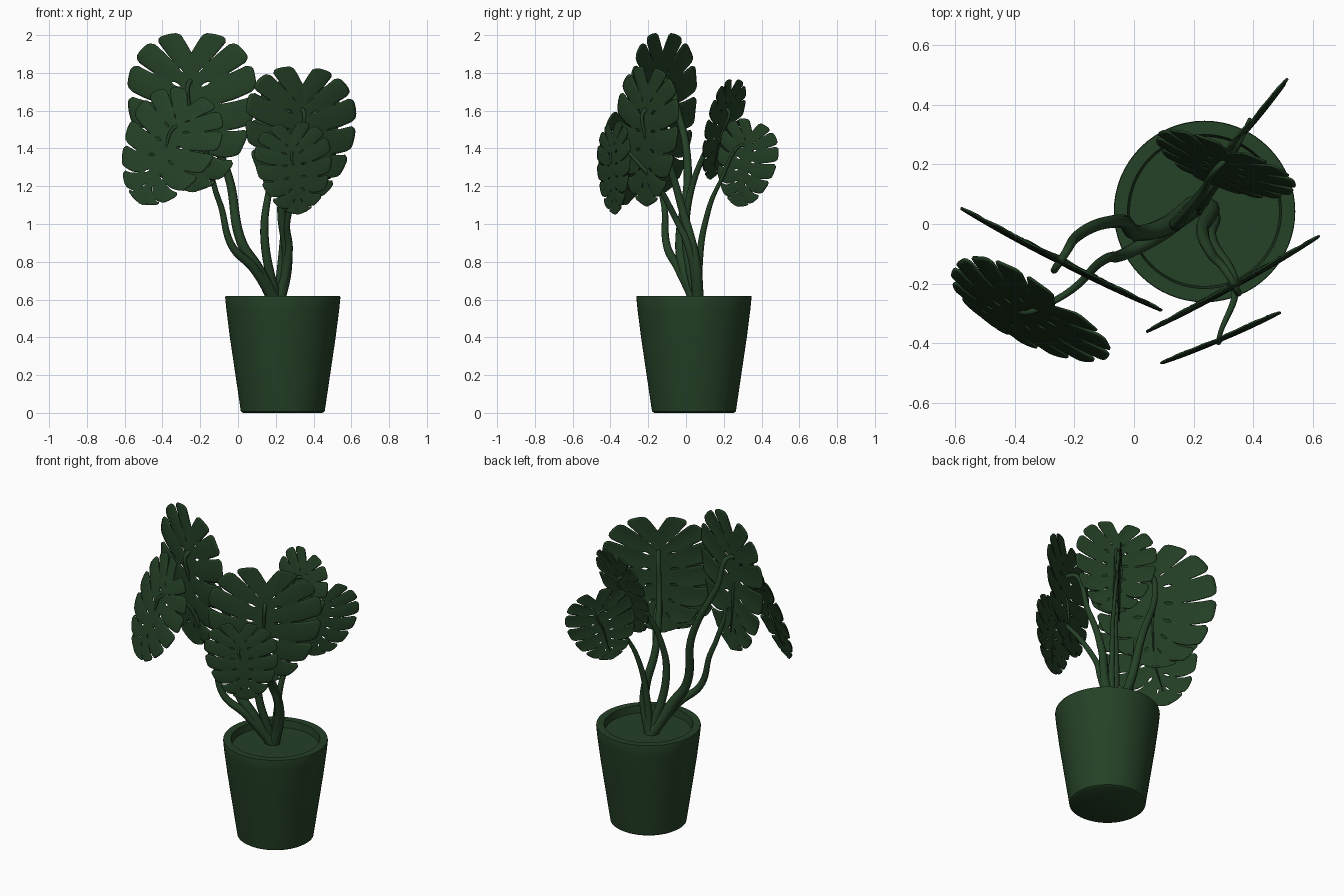
import bpy, bmesh, math
from mathutils import Vector

if "Cube" in bpy.data.objects:
    bpy.data.objects.remove(bpy.data.objects["Cube"])

green = bpy.data.materials.new("dark_green")
green.diffuse_color = (0.018, 0.052, 0.019, 1)
green.use_nodes = True
green.node_tree.nodes["Principled BSDF"].inputs["Base Color"].default_value = green.diffuse_color


def finish(ob, angle=40):
    ob.data.materials.clear()
    ob.data.materials.append(green)
    bpy.ops.object.select_all(action='DESELECT')
    ob.select_set(True)
    bpy.context.view_layer.objects.active = ob
    bpy.ops.object.shade_smooth_by_angle(angle=math.radians(angle))


def add_mesh(name, bm):
    me = bpy.data.meshes.new(name)
    bm.to_mesh(me)
    bm.free()
    ob = bpy.data.objects.new(name, me)
    bpy.context.collection.objects.link(ob)
    return ob


def lathe(name, profile, cx=0.237, cy=0.042, n=64):
    bm = bmesh.new()
    vs = [bm.verts.new((cx + r, cy, z)) for r, z in profile]
    es = [bm.edges.new(p) for p in zip(vs, vs[1:])]
    bmesh.ops.spin(bm, geom=vs + es, cent=(cx, cy, 0), axis=(0, 0, 1),
                   angle=math.tau, steps=n, use_merge=True)
    bmesh.ops.remove_doubles(bm, verts=bm.verts, dist=1e-5)
    bmesh.ops.recalc_face_normals(bm, faces=bm.faces)
    finish(add_mesh(name, bm))


FINGERS, COLS, ROWS = 7, 10, 18


def edge_point(s):
    # heart-shaped half outline, notch (s=0) to tip (s=1), origin at the stalk
    a = math.pi * s
    x = 0.49 * max(0, math.sin(a)) ** 0.8 * (1 + 0.22 * math.cos(a))
    notch = 0.12 * math.exp(-(x / 0.06) ** 2) if s < 0.5 else 0
    return Vector((x, -0.2 + 0.52 * math.cos(a) - notch))


def slit(v, k):
    # half gap at boundary k: a small hole near the midrib, then an open slit
    if k in (0, FINGERS):
        return 0
    start = 0.5 if k % 2 else 0.62
    if v < start:
        return 0.07 if 0.2 < v < 0.32 else 0
    return 0.015 + 0.12 * (v - start)


def leaf_point(k, c, v):
    gap = slit(v, k if c < 0 else k + 1)
    s = (k + 0.5 + c * (0.5 - gap)) / FINGERS
    base = Vector((0, -0.62 * max(0, (s - 0.2) / 0.8)))
    open_edge = 0 if (k == FINGERS - 1 and c > 0) else 1
    reach = v - 0.24 * open_edge * c ** 6 * max(0, v - 0.65)      # rounded finger ends
    p = base.lerp(edge_point(s), reach)
    p.y -= 0.07 * math.sin(math.pi * v) * (s - 0.15)              # drooping fingers
    bulge = 0.008 * (1 - c * c) * v - 0.1 * p.x ** 2 - 0.1 * p.y ** 2
    return p.x, p.y, bulge


def leaf(name, at, turn, tilt, roll, length):
    turn, tilt, roll = (math.radians(a) for a in (turn, tilt, roll))
    width = 0.95 * length
    w = Vector((math.cos(turn), math.sin(turn), 0))
    face = Vector((w.y, -w.x, 0))
    up = Vector((0, 0, math.cos(tilt))) - face * math.sin(tilt)
    w, up = w * math.cos(roll) - up * math.sin(roll), up * math.cos(roll) + w * math.sin(roll)
    n = w.cross(up)
    bm = bmesh.new()
    for side in (-1, 1):
        for k in range(FINGERS):
            grid = []
            for i in range(ROWS + 1):
                row = []
                for j in range(COLS + 1):
                    x, y, d = leaf_point(k, 2 * j / COLS - 1, i / ROWS)
                    row.append(bm.verts.new(at + w * side * x * width + up * y * length + n * d * width))
                grid.append(row)
            for a, b in zip(grid, grid[1:]):
                for j in range(COLS):
                    bm.faces.new((a[j], a[j + 1], b[j + 1], b[j]))
    bmesh.ops.remove_doubles(bm, verts=bm.verts, dist=1e-5)
    bmesh.ops.dissolve_degenerate(bm, edges=bm.edges, dist=1e-5)
    bmesh.ops.recalc_face_normals(bm, faces=bm.faces)
    ob = add_mesh(name, bm)
    m = ob.modifiers.new("thickness", 'SOLIDIFY')
    m.thickness, m.offset = 0.006, 0
    finish(ob)
    # the midrib continues the stalk down the back of the leaf
    return [at - up * f * length - n * (0.01 + 0.1 * f * f * width) for f in (0, 0.3, 0.6)]


def stalk(name, pts, r0, r1, rib):
    cu = bpy.data.curves.new(name, 'CURVE')
    cu.dimensions, cu.bevel_depth, cu.bevel_resolution = '3D', 1, 3
    cu.use_fill_caps, cu.resolution_u = True, 10
    sp = cu.splines.new('BEZIER')
    path = pts + rib
    sp.bezier_points.add(len(path) - 1)
    for i, (b, p) in enumerate(zip(sp.bezier_points, path)):
        b.co = p
        b.handle_left_type = b.handle_right_type = 'AUTO'
        b.radius = r0 + (r1 - r0) * min(1, i / len(pts))
        if i > len(pts):
            b.radius = r1 * (0.6 if i == len(pts) + 1 else 0.2)
    ob = bpy.data.objects.new(name, cu)
    bpy.context.collection.objects.link(ob)
    bpy.ops.object.select_all(action='DESELECT')
    ob.select_set(True)
    bpy.context.view_layer.objects.active = ob
    bpy.ops.object.convert(target='MESH')
    finish(bpy.context.object, 60)


# Pot and soil
lathe("pot", [(0, .006), (.21, 0), (.222, .008), (.28, .4), (.299, .55), (.305, .61),
              (.303, .62), (.259, .62), (.25, .55), (0, .55)])
lathe("soil", [(0, .575), (.252, .575), (.252, .56), (0, .56)])

# Leaves: stalk end, turn, tilt, roll, length, then the bends of the stalk
ROOT = Vector((.21, .065, .56))
PLANT = {
    "upper_left": ((-.25, -.13, 1.76), -27, 2, 0, .80,
                   [(.1, -.01, .77), (.02, -.03, .9), (-.05, .01, 1.25), (-.19, -.04, 1.58)]),
    "lower_left": ((-.32, -.29, 1.52), -31, 20, 20, .62,
                   [(.08, -.04, .77), (-.03, -.1, .88), (-.1, -.12, 1.12)]),
    "upper_right": ((.34, -.21, 1.61), 29, 2, 3, .70,
                    [(.26, .05, .8), (.23, -.02, 1.08), (.26, -.1, 1.35)]),
    "lower_right": ((.29, -.39, 1.39), 23, 3, -6, .46,
                    [(.27, .02, .86), (.26, -.04, 1), (.34, -.23, 1.3)]),
    "upper_back": ((.31, .21, 1.61), -21, 17, 0, .52,
                   [(.14, 0, .94), (.16, .02, 1.15), (.23, .11, 1.4)]),
    "lower_back": ((.39, .33, 1.41), 50, 4, 14, .44,
                   [(.23, .07, .8), (.25, .1, 1), (.3, .17, 1.2)]),
}
for name, (at, turn, tilt, roll, length, bends) in PLANT.items():
    rib = leaf(name + "_leaf", Vector(at), turn, tilt, roll, length)
    stalk(name + "_stalk", [ROOT] + [Vector(p) for p in bends],
          0.01 + 0.033 * length, 0.017 * length, rib)
